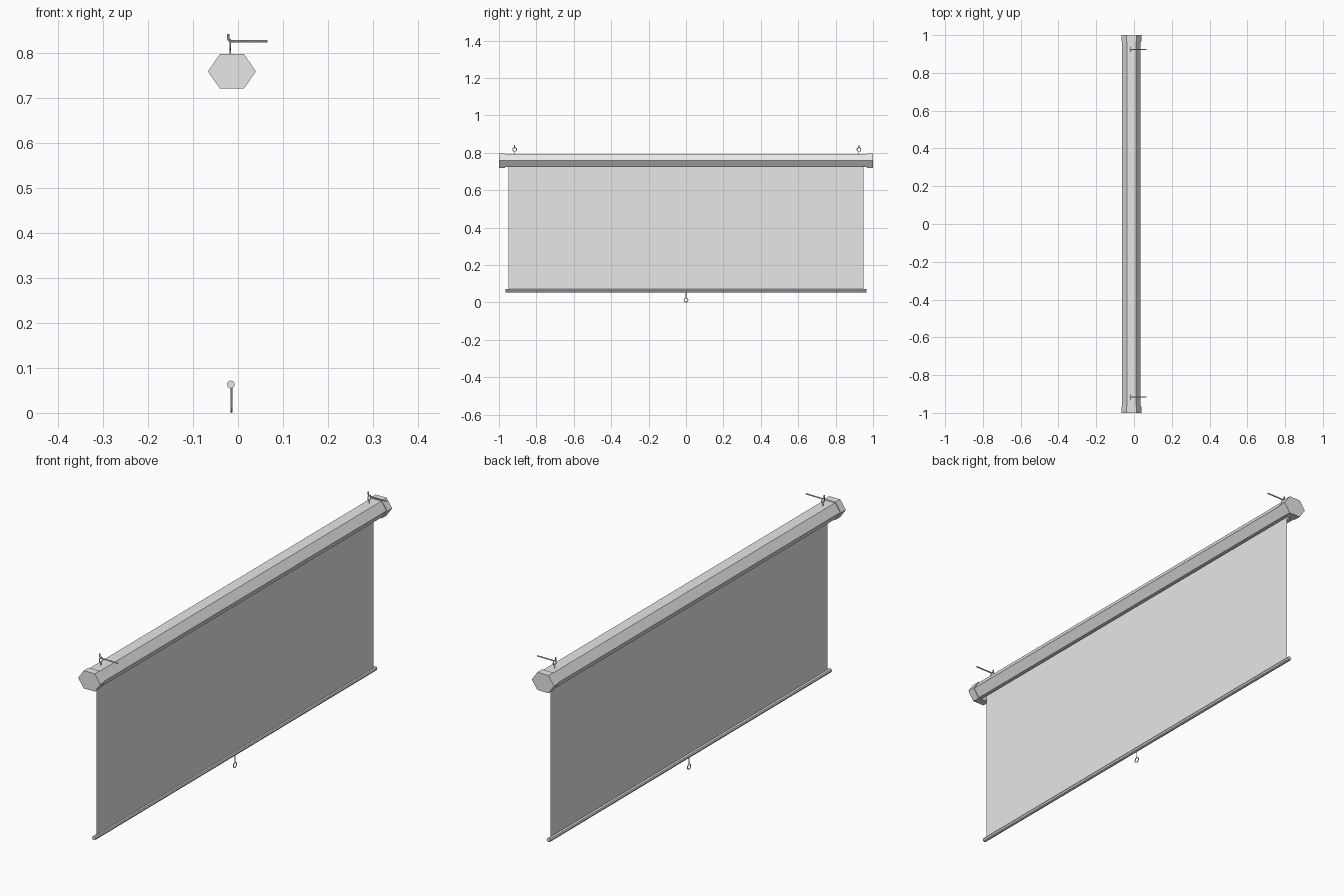
import bpy
import math

if "Cube" in bpy.data.objects:
    bpy.data.objects.remove(bpy.data.objects["Cube"])

CX = -0.0145  # plane of the fabric and hardware

grey = bpy.data.materials.new("light_grey")
grey.diffuse_color = (0.8, 0.8, 0.8, 1)
grey.use_nodes = True
grey.node_tree.nodes["Principled BSDF"].inputs["Base Color"].default_value = grey.diffuse_color


def mesh_object(name, verts, faces):
    me = bpy.data.meshes.new(name)
    me.from_pydata(verts, [], faces)
    me.materials.append(grey)
    ob = bpy.data.objects.new(name, me)
    bpy.context.collection.objects.link(ob)
    return ob


def prism(name, profile, y0, y1):
    """Extrude a clockwise x-z profile along y."""
    n = len(profile)
    verts = [(x, y, z) for y in (y0, y1) for x, z in profile]
    faces = [(i, i + n, (i + 1) % n + n, (i + 1) % n) for i in range(n)]
    faces += [tuple(range(n)), tuple(reversed(range(n, 2 * n)))]
    ob = mesh_object(name, verts, faces)
    bpy.context.view_layer.objects.active = ob
    bpy.ops.object.select_all(action='DESELECT')
    ob.select_set(True)
    bpy.ops.object.mode_set(mode='EDIT')
    bpy.ops.mesh.select_all(action='SELECT')
    bpy.ops.mesh.normals_make_consistent(inside=False)
    bpy.ops.object.mode_set(mode='OBJECT')
    return ob


def rod(name, points, radius):
    """Round wire along a path."""
    cu = bpy.data.curves.new(name, 'CURVE')
    cu.dimensions = '3D'
    cu.bevel_depth = radius
    cu.bevel_resolution = 2
    cu.use_fill_caps = True
    sp = cu.splines.new('POLY')
    sp.points.add(len(points) - 1)
    for p, co in zip(sp.points, points):
        p.co = (*co, 1)
    cu.materials.append(grey)
    ob = bpy.data.objects.new(name, cu)
    bpy.context.collection.objects.link(ob)
    bpy.ops.object.select_all(action='DESELECT')
    bpy.context.view_layer.objects.active = ob
    ob.select_set(True)
    bpy.ops.object.convert(target='MESH')
    bpy.ops.object.shade_smooth_by_angle()


def ring(name, loc, radius, wire):
    """Wire eye lying in the y-z plane."""
    bpy.ops.mesh.primitive_torus_add(
        location=loc, rotation=(0, math.pi / 2, 0), major_radius=radius,
        minor_radius=wire, major_segments=20, minor_segments=6)
    ob = bpy.context.object
    ob.name = name
    ob.data.materials.append(grey)
    bpy.ops.object.shade_smooth_by_angle()


def hexagon(half_w, half_flat, half_h):
    cx, cz = -0.0135, 0.7585
    return [(cx + x, cz + z) for x, z in (
        (-half_flat, -half_h), (-half_w, 0), (-half_flat, half_h),
        (half_flat, half_h), (half_w, 0), (half_flat, -half_h))]


# Hollow casing, open along a slot in its underside
outer = hexagon(0.049, 0.0245, 0.0355)
inner = hexagon(0.044, 0.022, 0.0315)
slot = 0.010
shell = ([(CX - slot, outer[0][1])] + outer + [(CX + slot, outer[0][1])]
         + [(CX + slot, inner[0][1])] + inner[::-1] + [(CX - slot, inner[0][1])])
n = len(shell)
casing = prism("casing", shell, -0.97, 0.97)

# End caps
for side, y0, y1 in (("front", -1, -0.967), ("back", 0.967, 1)):
    prism(side + "_end_cap", hexagon(0.0535, 0.0265, 0.0385), y0, y1)

# Fabric sheet
mesh_object("screen_sheet",
            [(CX, -0.95, 0.063), (CX, 0.95, 0.063), (CX, 0.95, 0.75), (CX, -0.95, 0.75)],
            [(0, 1, 2, 3)])

# Weight bar at the bottom edge
rod("bottom_bar", [(-0.016, -0.965, 0.063), (-0.016, 0.965, 0.063)], 0.009)

# Pull cord and ring
rod("pull_stem", [(CX, 0, 0.056), (CX, 0, 0.023)], 0.0018)
ring("pull_ring", (CX, 0, 0.0125), 0.0105, 0.002)

# Hanging eyes and the bent hooks through them
for side, y in (("front", -0.916), ("back", 0.924)):
    x = -0.017
    rod(side + "_eye_stem", [(x, y, 0.794), (x, y, 0.808)], 0.0018)
    ring(side + "_eye", (x, y, 0.818), 0.0105, 0.002)
    rod(side + "_hook", [(-0.022, y, 0.842), (-0.022, y, 0.832), (-0.020, y, 0.828),
                         (-0.015, y, 0.825), (0.066, y, 0.825)], 0.0028)
